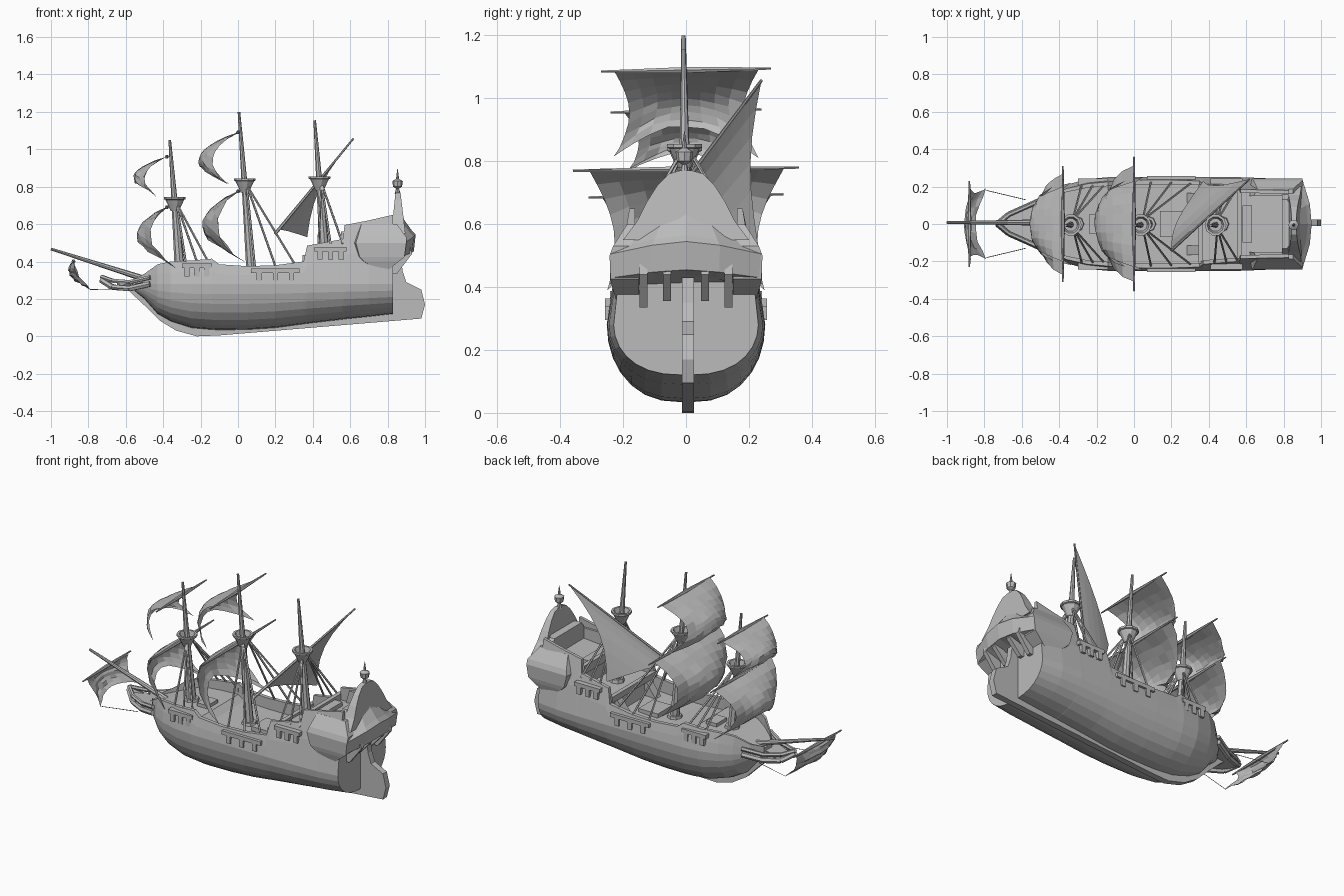
import bpy, bmesh, math, random
from mathutils import Vector

random.seed(4)
if "Cube" in bpy.data.objects:
    bpy.data.objects.remove(bpy.data.objects["Cube"])

GREY = (0.5, 0.5, 0.5, 1)
mat = bpy.data.materials.new("plain grey")
mat.use_nodes = True
mat.diffuse_color = GREY
bsdf = next(n for n in mat.node_tree.nodes if n.type == 'BSDF_PRINCIPLED')
bsdf.inputs["Base Color"].default_value = GREY


def make(name, verts, faces, closed=True):
    bm = bmesh.new()
    vs = [bm.verts.new(v) for v in verts]
    for f in faces:
        bm.faces.new([vs[i] for i in f])
    if closed:
        bmesh.ops.recalc_face_normals(bm, faces=bm.faces)
    me = bpy.data.meshes.new(name)
    bm.to_mesh(me)
    bm.free()
    me.materials.append(mat)
    ob = bpy.data.objects.new(name, me)
    bpy.context.collection.objects.link(ob)
    return ob


def loft(name, rings):
    """Skin closed rings of equal length and cap both ends."""
    n = len(rings[0])
    faces = [(r * n + i, r * n + (i + 1) % n, (r + 1) * n + (i + 1) % n, (r + 1) * n + i)
             for r in range(len(rings) - 1) for i in range(n)]
    faces += [tuple(range(n)), tuple(range((len(rings) - 1) * n, len(rings) * n))]
    return make(name, [p for r in rings for p in r], faces)


def grid(name, fn, nu, nv):
    verts = [fn(i / nu, j / nv) for j in range(nv + 1) for i in range(nu + 1)]
    faces = [(j * (nu + 1) + i, j * (nu + 1) + i + 1, (j + 1) * (nu + 1) + i + 1, (j + 1) * (nu + 1) + i)
             for j in range(nv) for i in range(nu)]
    return make(name, verts, faces, False)


def tube(name, a, b, ra, rb, sides=5):
    a, b = Vector(a), Vector(b)
    q = (b - a).to_track_quat('Z', 'Y')
    def ring(c, r):
        return [c + q @ Vector((r * math.cos(t), r * math.sin(t), 0))
                for t in (2 * math.pi * k / sides for k in range(sides))]
    return loft(name, [ring(a, ra), ring(b, rb)])


def lathe(name, x, y, prof, sides=10):
    return loft(name, [[(x + r * math.cos(2 * math.pi * k / sides),
                         y + r * math.sin(2 * math.pi * k / sides), z)
                        for k in range(sides)] for r, z in prof])


def box(name, x0, x1, y0, y1, z0, z1):
    return loft(name, [[(x0, y0, z), (x1, y0, z), (x1, y1, z), (x0, y1, z)] for z in (z0, z1)])


def side_prism(name, pts, y0, y1):
    return loft(name, [[(x, y, z) for x, z in pts] for y in (y0, y1)])


# Hull: x, bottom, rail height, half beam, half width at rail, deck height
stations = [(-.55, .24, .31, .04, .04, .30), (-.5, .2, .335, .11, .1, .31),
            (-.43, .12, .385, .17, .155, .33), (-.36, .08, .4, .21, .19, .35),
            (-.25, .045, .405, .24, .215, .35), (-.14, .035, .415, .25, .225, .35),
            (-.1, .033, .385, .25, .23, .32), (.05, .035, .375, .252, .235, .31),
            (.2, .045, .38, .252, .235, .31), (.35, .065, .4, .252, .23, .32),
            (.37, .068, .485, .252, .215, .42), (.56, .09, .52, .25, .2, .43),
            (.57, .092, .595, .25, .185, .52), (.7, .105, .62, .245, .182, .53),
            (.83, .12, .65, .23, .18, .54)]


def section(x, zb, zt, w, wt, deck):
    zw, half = .28, []
    for k in range(1, 8):
        t = k / 7 * math.pi / 2
        half.append((w * math.sin(t) ** .78, zb + (zw - zb) * (1 - math.cos(t))))
    half += [(w * .6 + wt * .4, zw + (zt - zw) * .5), (wt, zt),
             (wt * .9, zt), (wt * .9, deck)]
    return ([(x, 0, zb)] + [(x, y, z) for y, z in half] + [(x, 0, deck)]
            + [(x, -y, z) for y, z in reversed(half)])


loft("hull", [section(*s) for s in stations])

# Keel, stem and rudder
side_prism("keel_and_rudder", [
    (-.62, .27), (-.58, .24), (-.5, .165), (-.42, .085), (-.33, .03), (-.22, 0), (-.1, .005),
    (.98, .095), (1, .17), (.98, .25), (.9, .29), (.88, .35), (.87, .43), (.82, .43),
    (.82, .14), (0, .08), (-.25, .08), (-.4, .18), (-.5, .29)], -.012, .025)

# Beakhead: grating and curved rails
loft("beak_grating", [[(-.71, 0, z), (-.65, -.05, z - .015), (-.57, -.085, z - .02), (-.48, -.12, z),
                       (-.48, .12, z), (-.57, .085, z - .02), (-.65, .05, z - .015)]
                      for z in (.275, .29)])
for s in (-1, 1):
    for drop, r in ((0, .012), (.035, .016)):
        path = [(-.73, 0, .318 - drop * .5), (-.67, s * .05, .297 - drop),
                (-.58, s * .09, .29 - drop), (-.47, s * .14, .315 - drop)]
        for a, b in zip(path, path[1:]):
            tube("beak_rail", a, b, r, r, 6)
    for x, y in ((-.64, .062), (-.57, .092)):
        tube("beak_post", (x, s * y, .25), (x, s * y, .295), .008, .008)

# Stern gallery: swept overhang, side pods, brackets and crown
loft("stern_gallery", [[(.79, -w, z), (xb - .05, -w, z), (xb - .01, -w * .45, z + arch * .7), (xb, 0, z + arch),
                        (xb - .01, w * .45, z + arch * .7), (xb - .05, w, z), (.79, w, z)]
                       for z, xb, w, arch in ((.4, .87, .2, .04), (.43, .94, .235, .025),
                                              (.505, .95, .24, .04), (.525, .93, .22, .04),
                                              (.58, .89, .17, .04), (.64, .87, .13, .03))])
for s in (-1, 1):
    loft("quarter_gallery", [[(xf, s * .15, z), (xf + .02, s * w, z), (xb, s * w, z), (xb, s * .15, z)]
                             for z, xf, xb, w in ((.335, .745, .78, .215), (.4, .655, .86, .235),
                                                  (.425, .63, .89, .24), (.5, .61, .9, .243),
                                                  (.53, .62, .9, .232), (.6, .64, .85, .187))])
for y, drop in ((-.135, .02), (-.06, 0), (.06, 0), (.135, .02)):
    side_prism("stern_bracket", [(.82, .355 - drop), (.85, .355 - drop), (.93, .44), (.92, .48), (.82, .48)],
               y - .013, y + .013)
crown = [(.2, .55), (.155, .61), (.125, .67), (.09, .725), (.055, .76), (.02, .77)]
outline = crown + [(-y, z) for y, z in reversed(crown)]
loft("stern_crown", [[(x + (z - .55) * lean, y, z) for y, z in outline]
                     for x, lean in ((.82, .1), (.895, -.12))])
lathe("stern_lantern", .853, -.005, [(.016, .76), (.008, .79), (.024, .8), (.028, .83),
                                     (.008, .842), (.006, .86), (.001, .895)], 8)

# Deck fittings
box("main_hatch", .14, .27, -.07, .07, .3, .335)
box("fore_hatch", -.24, -.17, -.05, .05, .34, .37)
box("cabin_hatch", .58, .63, -.1, .1, .51, .55)
box("waist_beam", .345, .37, -.21, .21, .4, .435)
box("poop_beam", .55, .575, -.185, .185, .51, .56)
for s in (-1, 1):
    side_prism("deck_ladder", [(.28, .31), (.36, .42), (.36, .31)], s * .14 - .025, s * .14 + .025)

# Masts with tops, channels and shrouds
masts = [("fore", (-.31, .34), (-.365, 1.05), .70, (-.3, -.14, .37, .232), .40),
         ("main", (.075, .3), (.005, 1.2), .80, (.07, .33, .345, .247), .375),
         ("mizzen", (.465, .42), (.41, 1.155), .81, (.41, .58, .46, .232), .495)]
for name, foot, head, zn, (x0, x1, zc, yc), zr in masts:
    tube(name + "_mast", (foot[0], 0, foot[1]), (head[0], -.008, head[1]), .028, .007, 8)
    lathe(name + "_mast_collar", foot[0], 0, [(.045, foot[1]), (.04, foot[1] + .025)], 8)
    f = (zn - foot[1]) / (head[1] - foot[1])
    xn = foot[0] + f * (head[0] - foot[0])
    lathe(name + "_top", xn, -.005, [(.022, zn - .03), (.036, zn), (.05, zn + .03), (.058, zn + .033),
                                     (.058, zn + .045), (.045, zn + .045), (.035, zn + .015)])
    for s in (-1, 1):
        ys = sorted((s * (yc - .03), s * (yc + .01)))
        box(name + "_channel", x0, x1, *ys, zc - .006, zc + .018)
        for k in range(3):
            xe = x0 + .02 + k / 2 * (x1 - x0 - .04)
            tube(name + "_shroud", (xn + .01, s * .02, zn + .01),
                 (xe, s * (yc - .025), zr), .006, .006)
            xb = x0 + (k + .5) * (x1 - x0) / 3
            box(name + "_channel_bracket", xb - .014, xb + .014, *ys, zc - .05, zc)


# Square sails with their yards; the foot of each is cut in an arch
def square_sail(name, top, bottom, wt, wb, depth, arch, yard, flare=.38, pinch=.05):
    (xt, zt), (xb, zb) = top, bottom

    def surf(a, b):
        u = 2 * a - 1
        v = b * (1 - arch * (1 - u * u))
        w = wt + (wb - wt) * b - pinch * math.sin(math.pi * b)
        belly = depth * max(0, math.sin(math.pi * v)) ** .8 * (1 - flare * u * u)
        j = random.uniform(-.006, .006)
        return (xt + (xb - xt) * v - belly + j, u * w, zt + (zb - zt) * v + j * b)
    grid(name + "_sail", surf, 8, 8)
    for s in (-1, 1):
        tube(name + "_yard", (xt, 0, zt), (xt, s * yard, zt + s * .005), .011, .004, 6)


square_sail("fore_lower", (-.38, .69), (-.33, .37), .27, .22, .185, .36, .31)
square_sail("fore_upper", (-.38, .96), (-.43, .75), .2, .2, .155, .36, .24)
square_sail("main_lower", (0, .775), (.05, .39), .31, .25, .215, .36, .36)
square_sail("main_upper", (0, 1.09), (-.05, .81), .23, .23, .185, .36, .27)
square_sail("sprit", (-.88, .4), (-.79, .25), .2, .19, .06, .22, .23, .7, .03)

# Bowsprit and sheets
tube("bowsprit", (-1, .008, .467), (-.43, .008, .285), .007, .018, 8)
for s in (-1, 1):
    tube("sprit_sheet", (-.79, s * .18, .25), (-.58, s * .13, .255), .002, .002, 4)

# Slanted mizzen yard and triangular sail
low, high, clew = Vector((.2, -.14, .55)), Vector((.617, .24, 1.057)), Vector((.37, .23, .53))
tube("lateen_yard", low, high, .009, .005, 6)


def lateen(s, t):
    p = low.lerp(high, s).lerp(clew, t)
    return p + math.sin(math.pi * t) * Vector((-.055, -.03, .03 * (1 - s)))


grid("lateen_sail", lateen, 8, 6)
